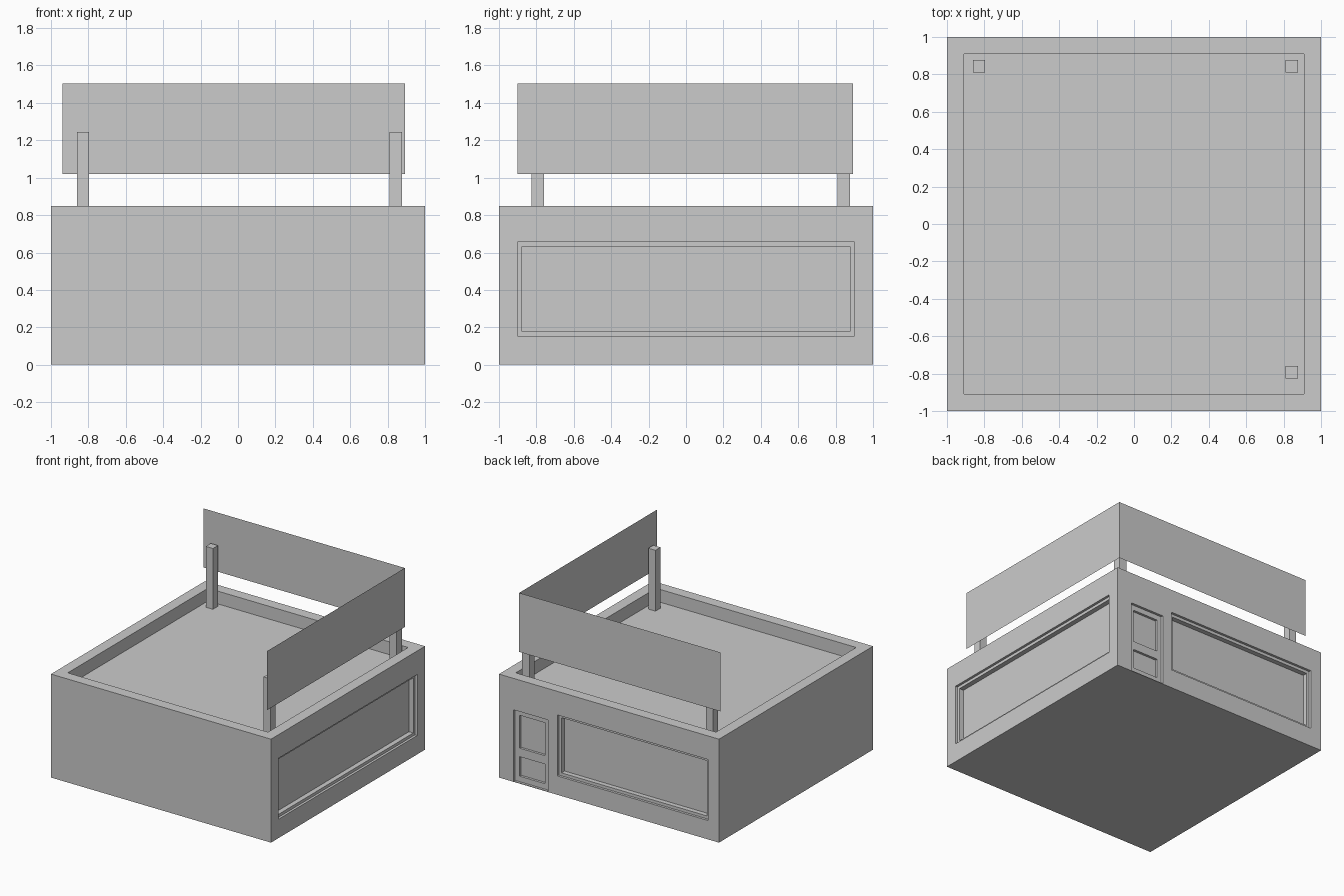
import bpy

if "Cube" in bpy.data.objects:
    bpy.data.objects.remove(bpy.data.objects["Cube"], do_unlink=True)

grey = bpy.data.materials.new("plain_grey")
grey.use_nodes = True
GREY = (0.6, 0.6, 0.6, 1)
grey.diffuse_color = GREY
grey.node_tree.nodes["Principled BSDF"].inputs["Base Color"].default_value = GREY


def mesh_object(name, verts, faces):
    mesh = bpy.data.meshes.new(name)
    mesh.from_pydata(verts, [], faces)
    mesh.materials.append(grey)
    obj = bpy.data.objects.new(name, mesh)
    bpy.context.collection.objects.link(obj)
    return obj


def box(name, xs, ys, zs):
    verts = [(x, y, z) for x in xs for y in ys for z in zs]
    faces = [(0, 1, 3, 2), (4, 6, 7, 5), (0, 4, 5, 1),
             (2, 3, 7, 6), (0, 2, 6, 4), (1, 5, 7, 3)]
    return mesh_object(name, verts, faces)


def cut(target, xs, ys, zs):
    cutter = box("cutter", xs, ys, zs)
    cutter.hide_render = True
    mod = target.modifiers.new("cut", "BOOLEAN")
    mod.operation = "DIFFERENCE"
    mod.solver = "EXACT"
    mod.object = cutter
    bpy.context.view_layer.objects.active = target
    bpy.ops.object.modifier_apply(modifier=mod.name)
    bpy.data.objects.remove(cutter, do_unlink=True)


def recess(target, side, span, zs, depth):
    """Cut a rectangular recess into the left (+x) or back (+y) wall."""
    deep = (1 - depth, 1.1)
    if side == "left":
        cut(target, deep, span, zs)
    else:
        cut(target, span, deep, zs)


# Building block with a sunken roof behind a parapet
ROOF = 0.745
building = box("building", (-1, 1), (-1, 1), (0, 0.85))
cut(building, (-0.91, 0.91), (-0.91, 0.91), (ROOF, 1))

# Display windows: shallow frame step, then the deeper pane
FRAME = 0.024
LOW, HIGH = 0.155, 0.656
for side, a, b in (("left", -0.902, 0.9), ("back", -0.9, 0.47)):
    recess(building, side, (a, b), (LOW, HIGH), 0.02)
    recess(building, side, (a + FRAME, b - FRAME), (LOW + FRAME, HIGH - FRAME), 0.06)

# Door on the back wall with two sunken panels
recess(building, "back", (0.555, 0.866), (0.005, 0.592), 0.02)
for zs in ((0.05, 0.21), (0.28, 0.55)):
    recess(building, "back", (0.594, 0.828), zs, 0.04)

# Posts that carry the sign boards
HALF = 0.0325
posts = {"back_right_post": (-0.828, 0.843),
         "back_left_post": (0.843, 0.843),
         "front_left_post": (0.843, -0.793)}
for name, (x, y) in posts.items():
    box(name, (x - HALF, x + HALF), (y - HALF, y + HALF), (ROOF, 1.245))

# Two thin blank sign boards meeting at the back left corner
EDGE, BOTTOM, TOP = 0.892, 1.02, 1.505


def board(name, start):
    (x, y), face = start, (0, 1, 2, 3)
    return mesh_object(name, [(x, y, BOTTOM), (EDGE, EDGE, BOTTOM),
                              (EDGE, EDGE, TOP), (x, y, TOP)],
                       [face if name == "left_sign_board" else face[::-1]])


board("back_sign_board", (-0.938, EDGE))
board("left_sign_board", (EDGE, -0.9))
